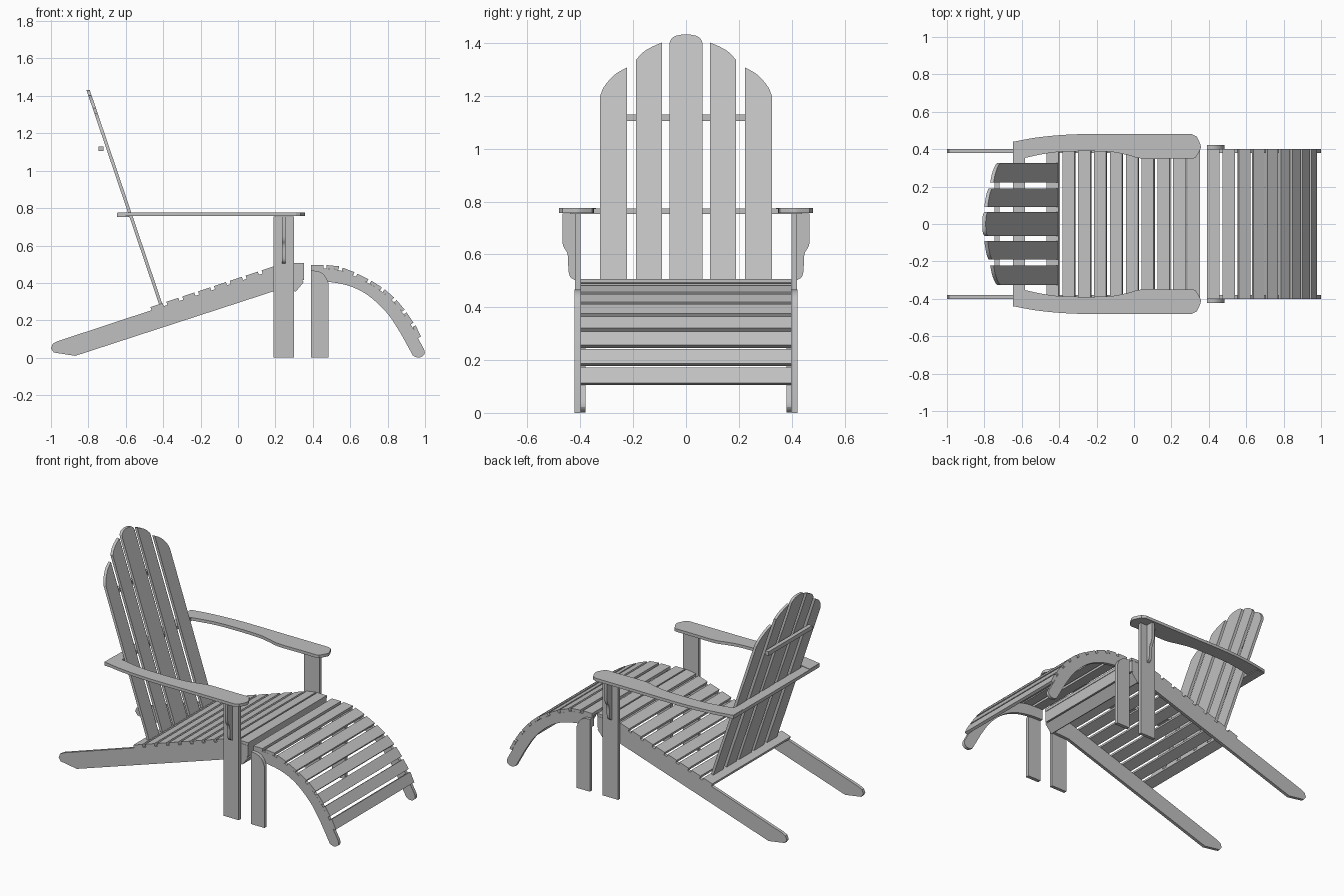
import bpy
import math
from mathutils import Vector

cube = bpy.data.objects.get("Cube")
if cube:
    bpy.data.objects.remove(cube, do_unlink=True)

wood = bpy.data.materials.new("grey_wood")
wood.use_nodes = True
GREY = (0.53, 0.53, 0.53, 1)
wood.diffuse_color = GREY
wood.node_tree.nodes["Principled BSDF"].inputs["Base Color"].default_value = GREY

BOARD = 0.018   # board thickness
HALF = 0.4      # half width of the seat


def curve(points, steps=5):
    """Smooth path through the points (Catmull-Rom)."""
    p = [Vector(q) for q in points]
    p = [2 * p[0] - p[1]] + p + [2 * p[-1] - p[-2]]
    out = []
    for a, b, c, d in zip(p, p[1:], p[2:], p[3:]):
        for i in range(steps):
            t = i / steps
            out.append(0.5 * (2 * b + (c - a) * t + (2 * a - 5 * b + 4 * c - d) * t ** 2
                              + (3 * b - a - 3 * c + d) * t ** 3))
    return out + [p[-2]]


def prism(name, outline, low, high, place):
    """Extrude a flat outline; place(u, v, w) maps it into space."""
    n = len(outline)
    verts = [place(u, v, w) for w in (low, high) for u, v in outline]
    faces = [tuple(range(n))[::-1], tuple(range(n, 2 * n))]
    faces += [(i, (i + 1) % n, n + (i + 1) % n, n + i) for i in range(n)]
    mesh = bpy.data.meshes.new(name)
    mesh.from_pydata(verts, [], faces)
    mesh.materials.append(wood)
    obj = bpy.data.objects.new(name, mesh)
    bpy.context.collection.objects.link(obj)
    # Consistent outward normals and smooth curved edges
    bpy.ops.object.select_all(action="DESELECT")
    obj.select_set(True)
    bpy.context.view_layer.objects.active = obj
    bpy.ops.object.mode_set(mode="EDIT")
    bpy.ops.mesh.select_all(action="SELECT")
    bpy.ops.mesh.normals_make_consistent(inside=False)
    bpy.ops.object.mode_set(mode="OBJECT")
    bpy.ops.object.shade_smooth_by_angle(angle=math.radians(25))
    return obj


def side_view(u, v, w):
    return (u, w, v)


def box(name, x, y, z):
    return prism(name, [(x[0], z[0]), (x[1], z[0]), (x[1], z[1]), (x[0], z[1])],
                 y[0], y[1], side_view)


def pair(name, outline, low, high, place):
    """The same part on the left and right of the seat."""
    for side, s in (("back", 1), ("front", -1)):
        def mirrored(u, v, w, s=s):
            x, y, z = place(u, v, w)
            return (x, s * y, z)
        prism(name + "_" + side, outline, low, high, mirrored)


def slat(name, x, z, angle, width=0.068):
    """Cross board whose underside is centred on (x, z)."""
    along = Vector((math.cos(angle), math.sin(angle))) * width / 2
    up = Vector((-math.sin(angle), math.cos(angle))) * BOARD
    c = Vector((x, z))
    prism(name, [c - along, c + along, c + along + up, c - along + up], -HALF, HALF, side_view)


# Chair side rails
SLOPE = 0.33


def rail_top(x):
    return 0.268 + SLOPE * (x + 0.42)


side_rail = [(-0.87, 0.01), (0.19, 0.355), (0.30, 0.36), (0.345, 0.41), (0.345, 0.487),
             (0.27, 0.487), (0.20, rail_top(0.20)), (-0.965, rail_top(-0.965)),
             (-0.99, 0.075), (-1.0, 0.05), (-0.985, 0.028)]
pair("chair_side_rail", side_rail, 0.38, HALF, side_view)

# Seat slats, levelling out at the front
for i in range(8):
    x = -0.43 + 0.0848 * i
    slat(f"seat_slat_{i + 1}", x, rail_top(x), math.atan(SLOPE))
slat("seat_slat_9", 0.246, 0.483, math.radians(9))
slat("seat_slat_10", 0.32, 0.488, 0)

# Boards closing the front of the seat
box("seat_front_board", (0.338, 0.352), (-HALF, HALF), (0.415, 0.487))
prism("seat_lower_front_board", [(0.295, 0.36), (0.308, 0.352), (0.352, 0.405), (0.34, 0.414)],
      -HALF, HALF, side_view)

# Front legs
leg = [(0.19, 0), (0.30, 0), (0.30, 0.755), (0.19, 0.755)]
pair("chair_leg", leg, HALF, 0.421, side_view)

# Arm brackets
bracket = [(0.42, 0.755), (0.468, 0.755)] + curve(
    [(0.468, 0.645), (0.462, 0.625), (0.448, 0.6), (0.445, 0.54), (0.438, 0.515), (0.42, 0.502)], 3)
pair("arm_bracket", bracket, 0.235, 0.254, lambda u, v, w: (w, u, v))

# Armrests
arm = curve([(-0.645, 0.44), (-0.5, 0.465), (-0.3, 0.48), (0, 0.48), (0.31, 0.48)])
arm += curve([(0.335, 0.468), (0.355, 0.425), (0.355, 0.4), (0.33, 0.355)], 3)
arm += curve([(0.315, 0.35), (0.2, 0.35), (0.045, 0.35), (-0.04, 0.37), (-0.13, 0.386),
              (-0.3, 0.389), (-0.45, 0.38), (-0.645, 0.34)])
pair("armrest", arm, 0.757, 0.776, lambda u, v, w: (u, v, w))

# Leaning back boards
LEAN = (0.81 - 0.42) / (1.43 - 0.28)


def back_view(u, v, w):
    return (-0.42 - LEAN * (v - 0.28) + w, u, v)


centre_top = [(0.063, 1.395), (0.058, 1.412), (0.042, 1.426), (0.015, 1.432)]
centre = curve(centre_top, 3)
centre += [Vector((-p.x, p.y)) for p in reversed(centre)]
prism("back_board_centre", [(-0.063, 0.28), (0.063, 0.28)] + centre, 0, BOARD, back_view)
for name, top in (("inner", [(0.19, 1.335), (0.165, 1.363), (0.13, 1.385), (0.09, 1.402)]),
                  ("outer", [(0.325, 1.2), (0.31, 1.235), (0.27, 1.28), (0.223, 1.308)])):
    outline = [(top[-1][0], 0.28), (top[0][0], 0.28)] + curve(top, 4)
    pair("back_board_" + name, outline, 0, BOARD, back_view)

# Rails behind the back
box("upper_back_rail", (-0.746, -0.72), (-0.223, 0.223), (1.104, 1.13))
box("arm_level_rail", (-0.646, -0.583), (-0.44, 0.44), (0.752, 0.773))

# Footrest side rails
spine = curve([(0.39, 0.478), (0.46, 0.477), (0.54, 0.468), (0.64, 0.428), (0.76, 0.36),
               (0.85, 0.278), (0.93, 0.167), (0.962, 0.105)], 8)
foot = curve([(0.995, 0.045), (0.998, 0.022), (0.98, 0.004), (0.955, 0.002), (0.935, 0.012)], 3)
under = curve([(0.87, 0.13), (0.8, 0.235), (0.7, 0.33), (0.6, 0.382), (0.49, 0.405), (0.39, 0.41)])
pair("footrest_side_rail", spine + foot + under, 0.38, HALF, side_view)

# Footrest legs with rounded tops
foot_leg = [(0.39, 0), (0.485, 0)] + curve(
    [(0.485, 0.395), (0.467, 0.435), (0.435, 0.46), (0.39, 0.467)], 4)
pair("footrest_leg", foot_leg, HALF, 0.423, side_view)

# Footrest slats spaced evenly along the curve
lengths = [0]
for a, b in zip(spine, spine[1:]):
    lengths.append(lengths[-1] + (b - a).length)
COUNT = 9
WIDTH = 0.066
for k in range(COUNT):
    s = WIDTH / 2 + k * (lengths[-1] - WIDTH) / (COUNT - 1)
    j = max(i for i in range(len(spine) - 1) if lengths[i] <= s)
    d = (spine[j + 1] - spine[j]).normalized()
    c = spine[j] + d * (s - lengths[j])
    slat(f"footrest_slat_{k + 1}", c.x, c.y, math.atan2(d.y, d.x), WIDTH)
